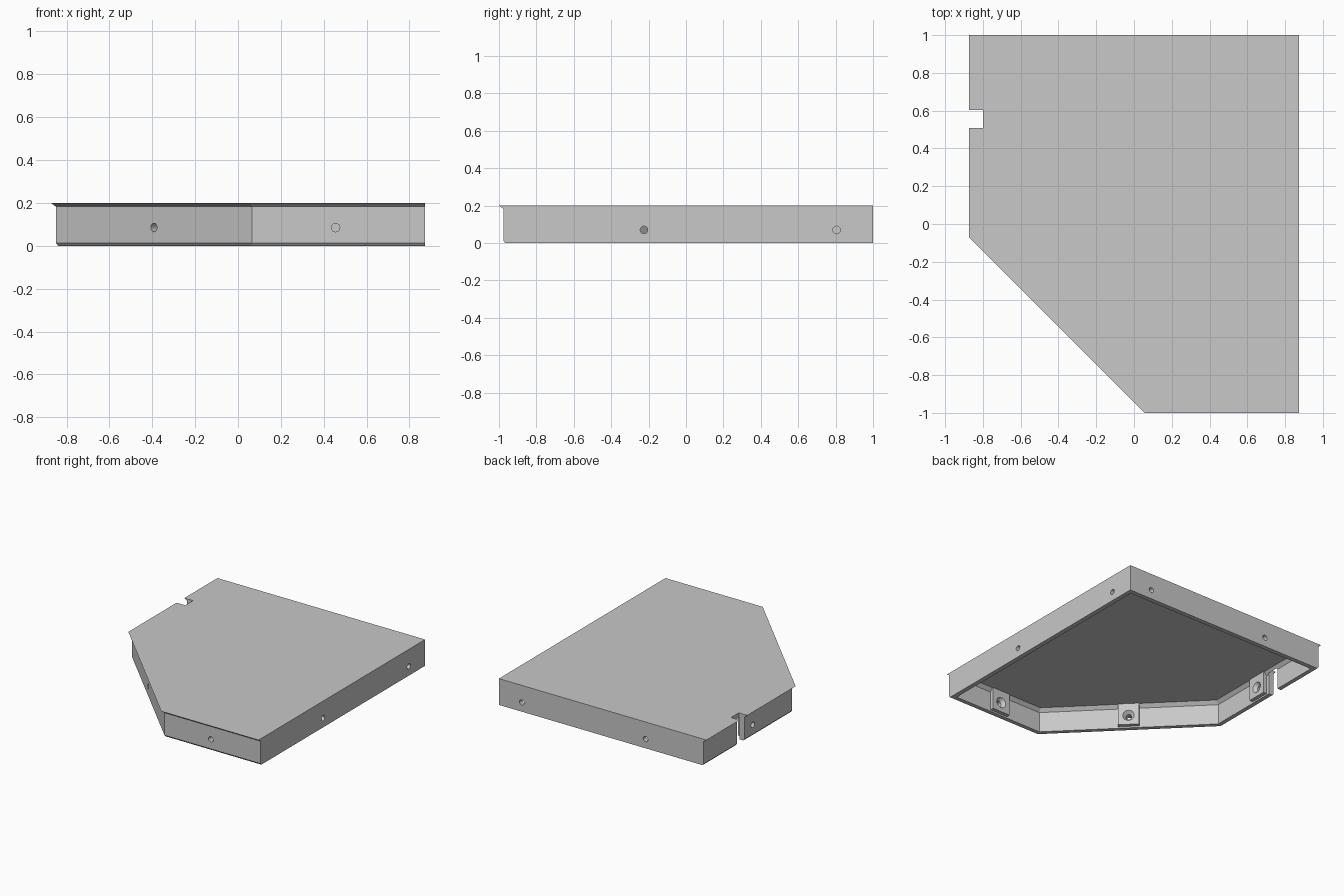
import bpy
import bmesh
from mathutils import Vector, Matrix

cube = bpy.data.objects.get("Cube")
if cube:
    bpy.data.objects.remove(cube)

grey = bpy.data.materials.new("light grey")
grey.use_nodes = True
grey.diffuse_color = (0.58, 0.58, 0.58, 1)
grey.node_tree.nodes["Principled BSDF"].inputs["Base Color"].default_value = grey.diffuse_color

# Plan of the top plate, counter-clockwise; the first two sides are flush
W = 0.873
PLAN = [Vector(p) for p in ((W, -1), (W, 1), (-W, 1), (-W, -0.07), (0.055, -1))]
FLUSH = (0, 1)


def make_object(name, bm):
    bmesh.ops.recalc_face_normals(bm, faces=bm.faces)
    mesh = bpy.data.meshes.new(name)
    bm.to_mesh(mesh)
    bm.free()
    mesh.materials.append(grey)
    obj = bpy.data.objects.new(name, mesh)
    bpy.context.collection.objects.link(obj)
    return obj


def inward(i):
    d = (PLAN[(i + 1) % len(PLAN)] - PLAN[i]).normalized()
    return Vector((-d.y, d.x))


def outline(flush_inset, lip_inset):
    """Plan with each side moved inward by its own inset."""
    points = []
    for i, corner in enumerate(PLAN):
        a, b = i - 1 if i else len(PLAN) - 1, i
        rows = Matrix((inward(a), inward(b)))
        insets = Vector([flush_inset if s in FLUSH else lip_inset for s in (a, b)])
        points.append(corner + rows.inverted() @ insets)
    return points


def loft(name, levels):
    """Solid through (z, flush inset, lip inset) levels."""
    bm = bmesh.new()
    rings = [[bm.verts.new((p.x, p.y, z)) for p in outline(f, l)] for z, f, l in levels]
    n = len(PLAN)
    for low, high in zip(rings, rings[1:]):
        for i in range(n):
            j = (i + 1) % n
            bm.faces.new((low[i], low[j], high[j], high[i]))
    bm.faces.new(rings[0][::-1])
    bm.faces.new(rings[-1])
    return make_object(name, bm)


def box(name, center, size, direction=Vector((0, 1))):
    """Box whose local y runs along direction."""
    bm = bmesh.new()
    side = Vector((direction.y, -direction.x))
    turn = Matrix(((side.x, direction.x, 0), (side.y, direction.y, 0), (0, 0, 1))).to_4x4()
    bmesh.ops.create_cube(bm, size=1, matrix=Matrix.Translation(center) @ turn @ Matrix.Diagonal((*size, 1)))
    return make_object(name, bm)


def bore(name, center, direction, r1, r2, depth):
    """Round cutter along a horizontal direction, radius r1 to r2."""
    bm = bmesh.new()
    turn = direction.to_3d().to_track_quat('Z', 'Y').to_matrix().to_4x4()
    bmesh.ops.create_cone(bm, cap_ends=True, segments=24, radius1=r1, radius2=r2,
                          depth=depth, matrix=Matrix.Translation(center) @ turn)
    return make_object(name, bm)


def combine(target, tool, operation):
    mod = target.modifiers.new(operation, 'BOOLEAN')
    mod.operation = operation
    mod.solver = 'EXACT'
    mod.object = tool
    tool.hide_render = True
    bpy.context.view_layer.objects.active = target
    bpy.ops.object.modifier_apply(modifier=mod.name)
    bpy.data.objects.remove(tool)


# Hollow tray with a sloped lip on three sides and a bevelled lower edge
LIP, INNER, TOP = 0.024, 0.066, 0.2
tray = loft("hollow_panel", [(0, 0, 0.034), (0.012, 0, LIP), (0.182, 0, LIP), (TOP, 0, 0)])
cavity = loft("cavity_cutter", [(-0.02, 0.035, INNER), (0.155, 0.035, INNER), (0.18, 0.035, 0.09)])
combine(tray, cavity, 'DIFFERENCE')

# Screw bosses inside the lipped walls, with countersunk holes
HOLE = 0.02
for point, side in (((-W, 0.41), 2), ((-0.409, -0.535), 3), ((0.455, -1), 4)):
    n = inward(side)
    base = Vector(point)

    def at(depth, z):
        return (base + n * depth).to_3d() + Vector((0, 0, z))

    combine(tray, box("boss", at(0.07, 0.101), (0.15, 0.05, 0.178), n), 'UNION')
    combine(tray, bore("hole_cutter", at(0.06, 0.085), n, HOLE, HOLE, 0.2), 'DIFFERENCE')
    combine(tray, bore("countersink_cutter", at(0.085, 0.085), n, HOLE, 0.045, 0.03), 'DIFFERENCE')

# Plain holes through the flush walls
for point, side in (((W, 0.805), 0), ((W, -0.225), 0), ((0.68, 1), 1), ((-0.36, 1), 1)):
    center = Vector((*point, 0.07))
    combine(tray, bore("hole_cutter", center, inward(side), HOLE, HOLE, 0.12), 'DIFFERENCE')

# Cable notch through the left-hand wall and plate
combine(tray, box("notch_cutter", Vector((-0.9, 0.556, 0.1)), (0.094, 0.2, 0.4), Vector((1, 0))), 'DIFFERENCE')

# Smooth only the hole walls
bpy.ops.object.select_all(action='DESELECT')
tray.select_set(True)
bpy.context.view_layer.objects.active = tray
bpy.ops.object.shade_smooth_by_angle(angle=0.4)
